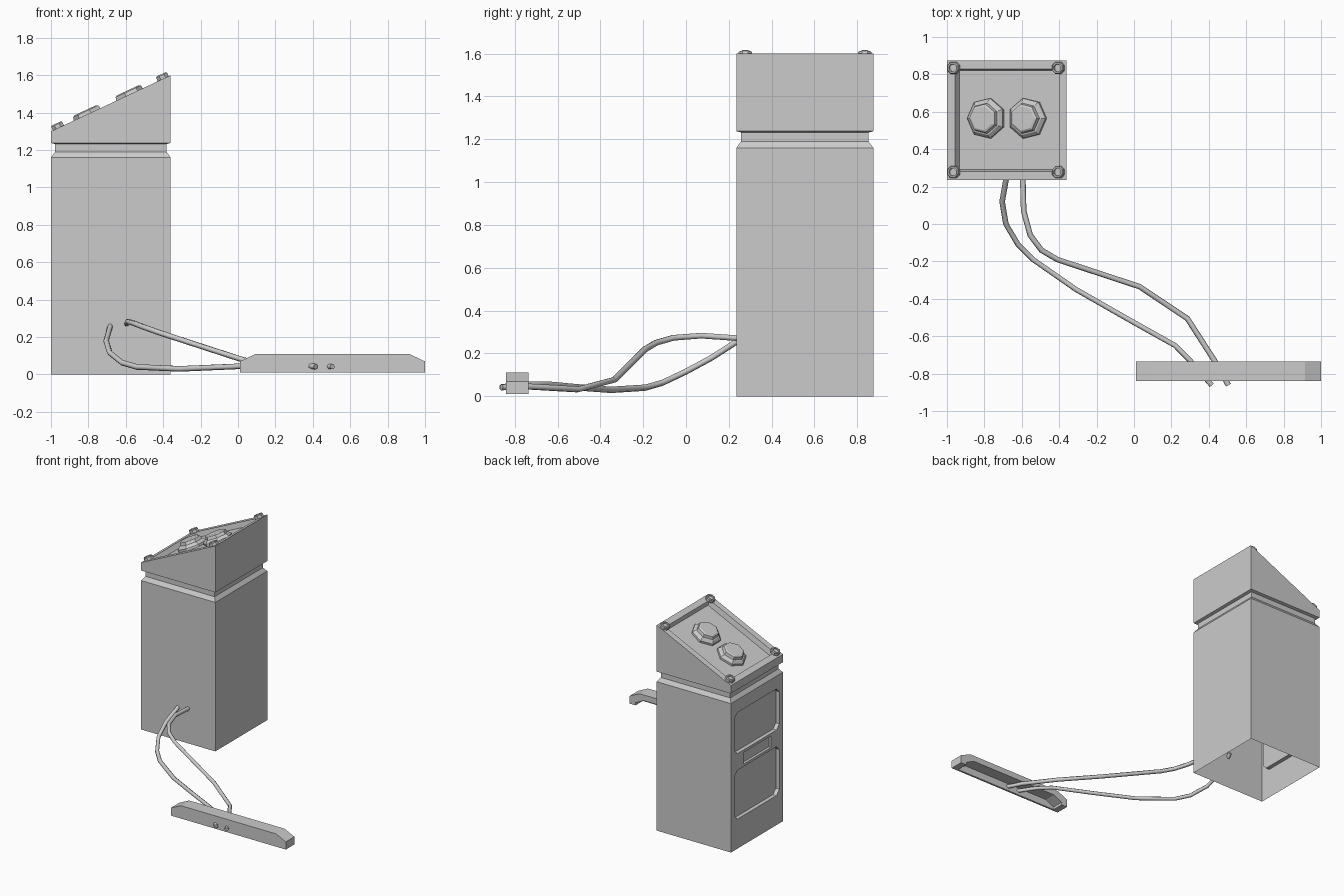
import bpy, bmesh, math
from mathutils import Matrix, Vector

if "Cube" in bpy.data.objects:
    bpy.data.objects.remove(bpy.data.objects["Cube"])


def finish(name, bm, matrix=None):
    bmesh.ops.remove_doubles(bm, verts=bm.verts, dist=1e-5)
    bmesh.ops.recalc_face_normals(bm, faces=bm.faces)
    if matrix:
        bm.transform(matrix)
    me = bpy.data.meshes.new(name)
    bm.to_mesh(me)
    bm.free()
    ob = bpy.data.objects.new(name, me)
    bpy.context.collection.objects.link(ob)
    return ob


def loft(bm, rings, cap_start=True, cap_end=True):
    """Skin closed rings of points; return the end cap."""
    rows = [[bm.verts.new(p) for p in r] for r in rings]
    n = len(rows[0])
    for a, b in zip(rows, rows[1:]):
        for i in range(n):
            j = (i + 1) % n
            bm.faces.new((a[i], a[j], b[j], b[i]))
    if cap_start:
        bm.faces.new(rows[0][::-1])
    return bm.faces.new(rows[-1]) if cap_end else None


def lathe(name, profile, sides, phase, matrix):
    bm = bmesh.new()
    loft(bm, [[(r * math.cos(phase + math.tau * i / sides),
                r * math.sin(phase + math.tau * i / sides), z)
               for i in range(sides)] for r, z in profile], cap_start=False)
    return finish(name, bm, matrix)


def prism(name, profile, axis, lo, hi):
    bm = bmesh.new()
    place = (lambda a, b, t: (t, a, b)) if axis == 'X' else (lambda a, b, t: (a, t, b))
    loft(bm, [[place(a, b, t) for a, b in profile] for t in (lo, hi)])
    return finish(name, bm)


def carve(ob, cutters):
    bpy.context.view_layer.objects.active = ob
    for c in cutters:
        m = ob.modifiers.new("cut", 'BOOLEAN')
        m.operation, m.solver, m.object = 'DIFFERENCE', 'EXACT', c
        bpy.ops.object.modifier_apply(modifier=m.name)
        bpy.data.objects.remove(c, do_unlink=True)


# Pedestal body: square loft with neck groove and slanted head
CX, CY, H = -0.68, 0.555, 0.32
LOW, HIGH = 1.30, 1.60


def square(h, z, z2=None):
    z2 = z if z2 is None else z2
    return [(CX - h, CY - h, z), (CX + h, CY - h, z2),
            (CX + h, CY + h, z2), (CX - h, CY + h, z)]


bm = bmesh.new()
top = loft(bm, [square(H, 0), square(H, 1.16), square(H - .022, 1.19),
                square(H - .022, 1.232), square(H, 1.238), square(H, LOW, HIGH)])
bmesh.ops.recalc_face_normals(bm, faces=bm.faces)
bmesh.ops.inset_individual(bm, faces=[top], thickness=0.066)
bmesh.ops.inset_individual(bm, faces=[top], thickness=0.012, depth=-0.04)
body = finish("pedestal_body", bm)


# Recessed panels on the left face
def panel_cutter(y0, y1, z0, z1, depth, c):
    pts = [(y0 + c, z0), (y1 - c, z0), (y1, z0 + c), (y1, z1 - c),
           (y1 - c, z1), (y0 + c, z1), (y0, z1 - c), (y0, z0 + c)]
    return prism("cutter", pts, 'X', -1.05, -1 + depth)


carve(body, [panel_cutter(.28, .83, .74, 1.06, .03, .035),
             panel_cutter(.28, .83, .23, .61, .03, .035),
             panel_cutter(.38, .72, .63, .72, .02, .004)])

# Open underside
bm = bmesh.new()
bm.from_mesh(body.data)
bmesh.ops.delete(bm, geom=[f for f in bm.faces if f.calc_center_median().z < .005],
                 context='FACES')
bm.to_mesh(body.data)
bm.free()

# Frame of the slanted top
SLOPE = math.atan2(HIGH - LOW, 2 * H)


def on_slope(x, y, sink=0.0):
    z = LOW + (x + 1) * math.tan(SLOPE)
    return (Matrix.Translation((x, y, z)) @ Matrix.Rotation(-SLOPE, 4, 'Y')
            @ Matrix.Translation((0, 0, -sink)))


# Seven-sided buttons, pointing away from each other
button = [(.11, 0), (.11, .016), (.092, .034), (.084, .036), (.078, .058), (.066, .064)]
for name, x, phase in (("button_low", -.803, math.pi), ("button_high", -.583, 0)):
    lathe(name, button, 7, phase, on_slope(x, .565, .04))

# Corner bolts
bolt = [(.035, -.002), (.035, .02), (.030, .026), (.022, .026), (.02, .016)]
for i, x in enumerate((-.96, -.4)):
    for j, y in enumerate((.277, .835)):
        lathe(f"bolt_{i}{j}", bolt, 8, math.pi / 8, on_slope(x, y))

# Foot bar with chamfered ends, hollow from behind and below
bar = prism("foot_bar", [(.01, .01), (1, .01), (1, .07), (.915, .11), (.095, .11), (.01, .07)],
            'Y', -.84, -.735)
carve(bar, [prism("cutter", [(.06, -.02), (.95, -.02), (.95, .03), (.88, .065),
                             (.13, .065), (.06, .03)], 'Y', -.825, -.70)])


# Cables
def cable(name, pts):
    cu = bpy.data.curves.new(name, 'CURVE')
    cu.dimensions = '3D'
    cu.bevel_depth, cu.bevel_resolution, cu.use_fill_caps = .015, 1, True
    s = cu.splines.new('POLY')
    s.points.add(len(pts) - 1)
    for p, co in zip(s.points, pts):
        p.co = (*co, 1)
    ob = bpy.data.objects.new(name, cu)
    bpy.context.collection.objects.link(ob)


cable("cable_left", [(-.68, .26, .27), (-.705, .12, .18), (-.685, 0, .115), (-.62, -.11, .063),
                     (-.54, -.19, .04), (-.31, -.35, .03), (-.03, -.51, .042),
                     (.22, -.65, .055), (.30, -.73, .055), (.415, -.862, .042)])
cable("cable_right", [(-.595, .26, .27), (-.59, .07, .283), (-.555, -.06, .273),
                      (-.495, -.14, .25), (-.41, -.19, .22), (.03, -.335, .077),
                      (.285, -.505, .032), (.43, -.73, .045), (.505, -.862, .042)])
